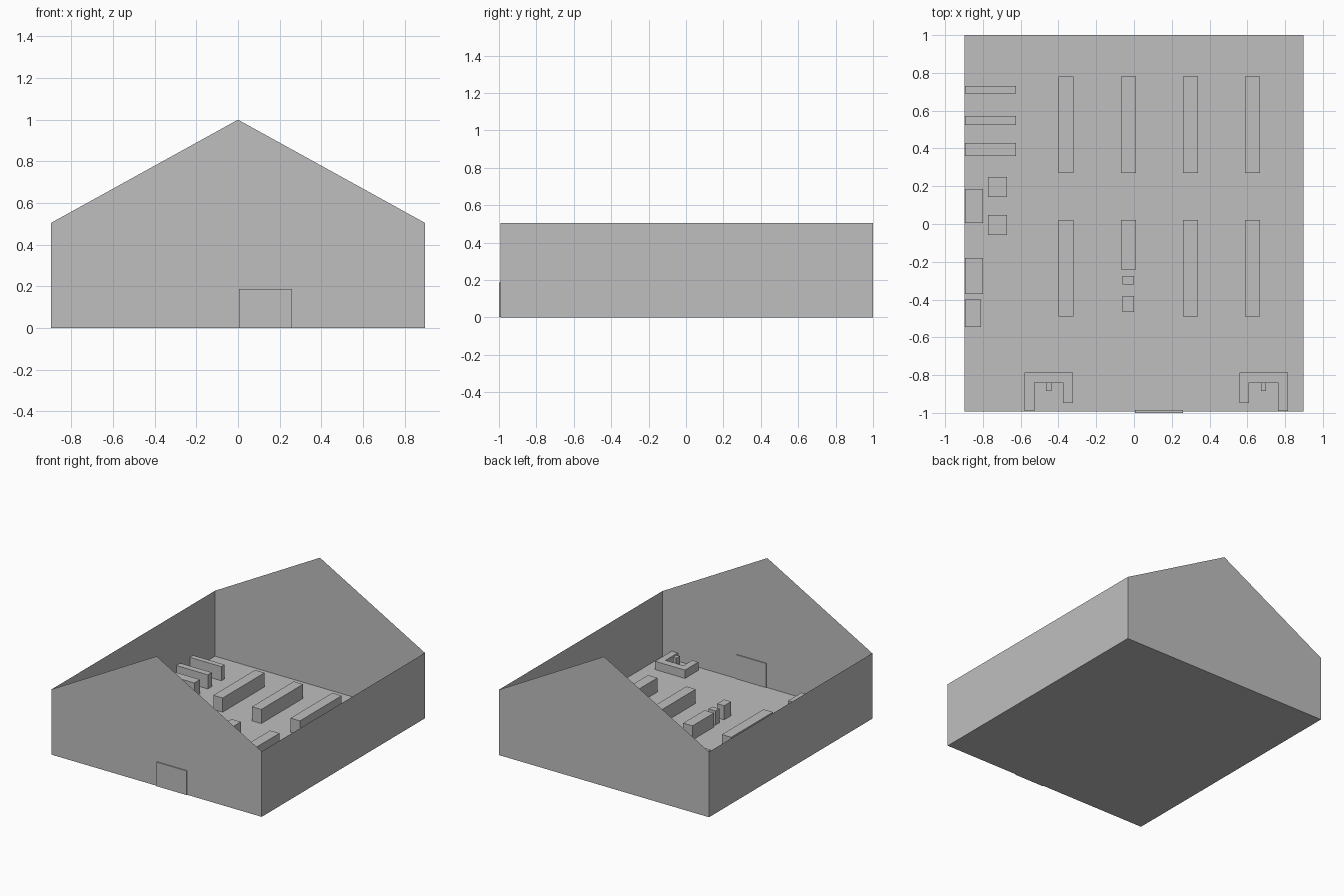
import bpy
import bmesh

cube = bpy.data.objects.get("Cube")
if cube:
    bpy.data.objects.remove(cube, do_unlink=True)

grey = bpy.data.materials.new("plain_grey")
grey.use_nodes = True
colour = (0.52, 0.52, 0.52, 1)
grey.diffuse_color = colour
grey.node_tree.nodes["Principled BSDF"].inputs["Base Color"].default_value = colour

W, FRONT, BACK = 0.897, -0.992, 1.0     # half width, front and back walls
EAVES, RIDGE = 0.505, 1.0
SHELF, DESK = 0.11, 0.065               # furniture heights


def finish(name, bm):
    mesh = bpy.data.meshes.new(name)
    bm.to_mesh(mesh)
    bm.free()
    mesh.materials.append(grey)
    obj = bpy.data.objects.new(name, mesh)
    bpy.context.collection.objects.link(obj)
    return obj


def sheet(name, points):
    bm = bmesh.new()
    bm.faces.new([bm.verts.new(p) for p in points])
    return finish(name, bm)


def prism(name, outline, height):
    """Extrude a floor outline upward into a solid."""
    bm = bmesh.new()
    base = bm.faces.new([bm.verts.new((x, y, 0.001)) for x, y in outline])
    top = bmesh.ops.extrude_face_region(bm, geom=[base], use_keep_orig=True)["geom"]
    for v in (g for g in top if isinstance(g, bmesh.types.BMVert)):
        v.co.z = height
    bmesh.ops.recalc_face_normals(bm, faces=bm.faces)
    return finish(name, bm)


def block(name, x0, x1, y0, y1, height=SHELF):
    return prism(name, [(x0, y0), (x1, y0), (x1, y1), (x0, y1)], height)


# Thin building shell, open at the top
sheet("floor", [(-W, FRONT, 0), (W, FRONT, 0), (W, BACK, 0), (-W, BACK, 0)])
for name, y in (("front_gable", FRONT), ("back_gable", BACK)):
    pts = [(-W, y, 0), (W, y, 0), (W, y, EAVES), (0, y, RIDGE), (-W, y, EAVES)]
    sheet(name, pts if y < 0 else pts[::-1])
for name, s in (("left_wall", 1), ("right_wall", -1)):
    pts = [(s * W, FRONT, 0), (s * W, BACK, 0), (s * W, BACK, EAVES), (s * W, FRONT, EAVES)]
    sheet(name, pts if s > 0 else pts[::-1])

# Door slab set through the front wall
block("door", 0.005, 0.26, -1.0, -0.985, 0.187)

# Two rows of long shelves; one front shelf is shorter
for i, x in enumerate((-0.36, -0.03, 0.3, 0.627)):
    block(f"back_shelf_{i + 1}", x - 0.04, x + 0.04, 0.27, 0.78)
    block(f"front_shelf_{i + 1}", x - 0.04, x + 0.04, -0.24 if i == 1 else -0.49, 0.02)

# Small stands at the end of the short shelf
block("small_stand", -0.06, 0.0, -0.32, -0.275)
block("large_stand", -0.06, 0.0, -0.465, -0.38)

# Furniture along the right wall
IN = -W + 0.002
for i, (y0, y1) in enumerate(((0.69, 0.73), (0.525, 0.573), (0.36, 0.43))):
    block(f"wall_shelf_{i + 1}", IN, -0.625, y0, y1)
for i, (x1, y0, y1) in enumerate(((-0.8, 0.005, 0.185), (-0.8, -0.37, -0.18),
                                  (-0.81, -0.545, -0.4))):
    block(f"wall_table_{i + 1}", IN, x1, y0, y1)
for i, y in enumerate((0.197, -0.005)):
    block(f"square_table_{i + 1}", -0.773, -0.673, y - 0.053, y + 0.053)

# Mirrored counters with a long leg at the wall and a short inner leg
for name, x, s in (("right_counter", -0.58, 1), ("left_counter", 0.815, -1)):
    wall = FRONT + 0.002
    outline = [(0, wall), (0.052, wall), (0.052, -0.84), (0.205, -0.84),
               (0.205, -0.947), (0.257, -0.947), (0.257, -0.785), (0, -0.785)]
    prism(name, [(x + s * px, py) for px, py in outline], DESK)
    cx = x + s * 0.129
    block(name + "_till", cx - 0.014, cx + 0.014, -0.885, -0.84, 0.105)
